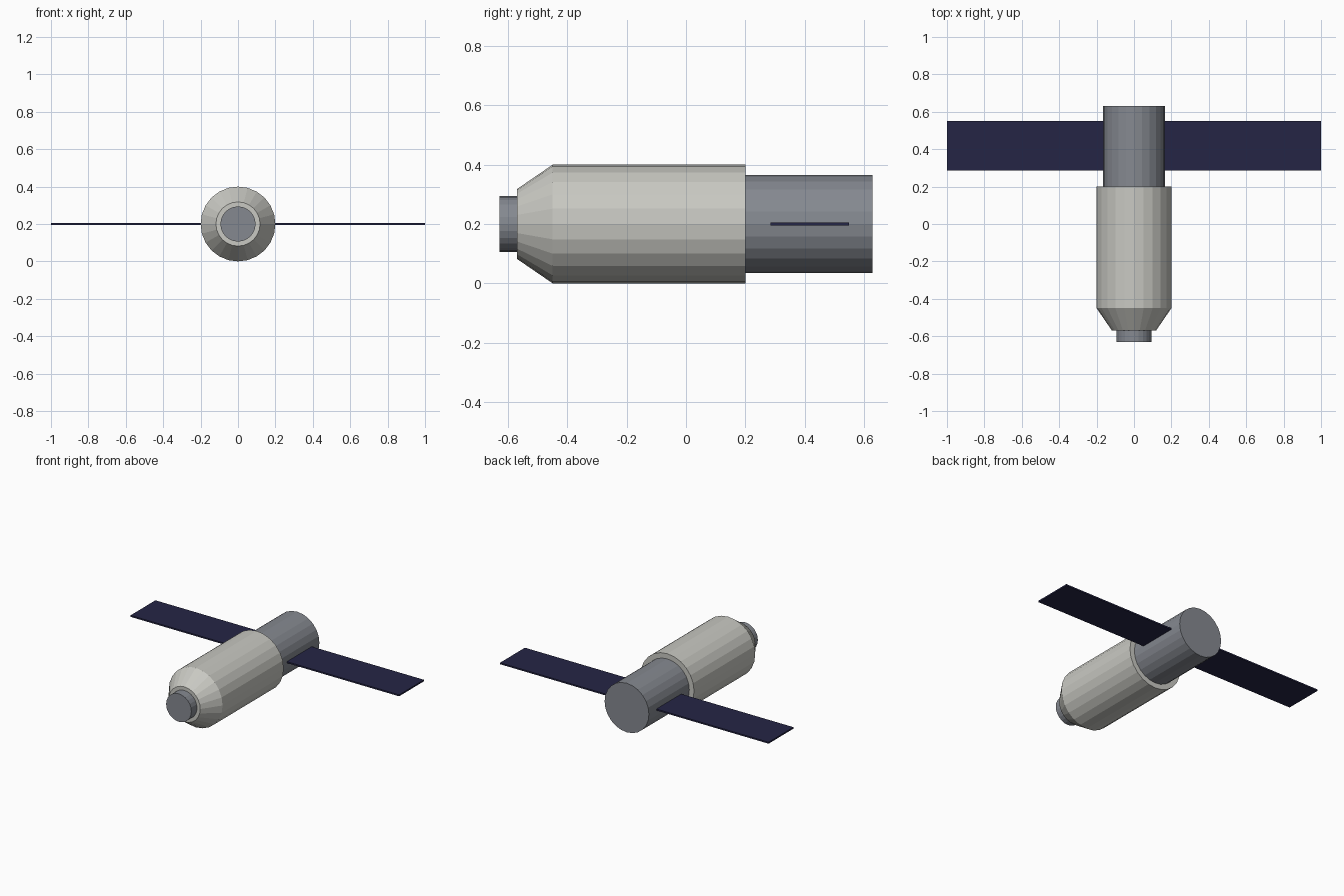
import bpy
import bmesh
from math import sin, cos, tau

cube = bpy.data.objects.get("Cube")
if cube:
    bpy.data.objects.remove(cube, do_unlink=True)

SIDES = 24
AXIS_Z = 0.2


def material(name, rgb):
    mat = bpy.data.materials.new(name)
    mat.use_nodes = True
    mat.diffuse_color = (*rgb, 1)
    bsdf = next(n for n in mat.node_tree.nodes if n.type == 'BSDF_PRINCIPLED')
    bsdf.inputs["Base Color"].default_value = (*rgb, 1)
    return mat


def finish(bm, name, mat):
    bmesh.ops.recalc_face_normals(bm, faces=bm.faces)
    mesh = bpy.data.meshes.new(name)
    bm.to_mesh(mesh)
    bm.free()
    mesh.materials.append(mat)
    obj = bpy.data.objects.new(name, mesh)
    bpy.context.collection.objects.link(obj)
    return obj


def turned(name, profile, mat):
    """Flat-faced closed solid around the y axis from (y, radius) pairs."""
    bm = bmesh.new()
    rings = []
    for y, r in profile:
        angles = [tau * i / SIDES for i in range(SIDES)]
        rings.append([bm.verts.new((r * cos(a), y, AXIS_Z + r * sin(a))) for a in angles])
    for a, b in zip(rings, rings[1:]):
        for i in range(SIDES):
            j = (i + 1) % SIDES
            bm.faces.new((a[i], a[j], b[j], b[i]))
    bm.faces.new(rings[0])
    bm.faces.new(rings[-1])
    return finish(bm, name, mat)


def box(name, lo, hi, mat):
    bm = bmesh.new()
    bmesh.ops.create_cube(bm, size=1)
    for v in bm.verts:
        v.co = [(l + h) / 2 + c * (h - l) for l, h, c in zip(lo, hi, v.co)]
    return finish(bm, name, mat)


hull_white = material("warm light grey", (0.58, 0.58, 0.54))
metal_grey = material("blue grey", (0.235, 0.25, 0.28))
panel_blue = material("dark navy", (0.018, 0.018, 0.06))

# Pressure hull with tapered nose, docking port and rear module
turned("main_hull", [(-0.57, 0.118), (-0.45, 0.2), (0.2, 0.2)], hull_white)
turned("docking_port", [(-0.63, 0.094), (-0.56, 0.094)], metal_grey)
turned("rear_module", [(0.19, 0.165), (0.63, 0.165)], metal_grey)

# Solar panels on both sides
for side, x0, x1 in (("left", 0.16, 1.0), ("right", -1.0, -0.16)):
    box(side + "_solar_panel", (x0, 0.285, AXIS_Z - 0.005), (x1, 0.55, AXIS_Z + 0.005), panel_blue)
